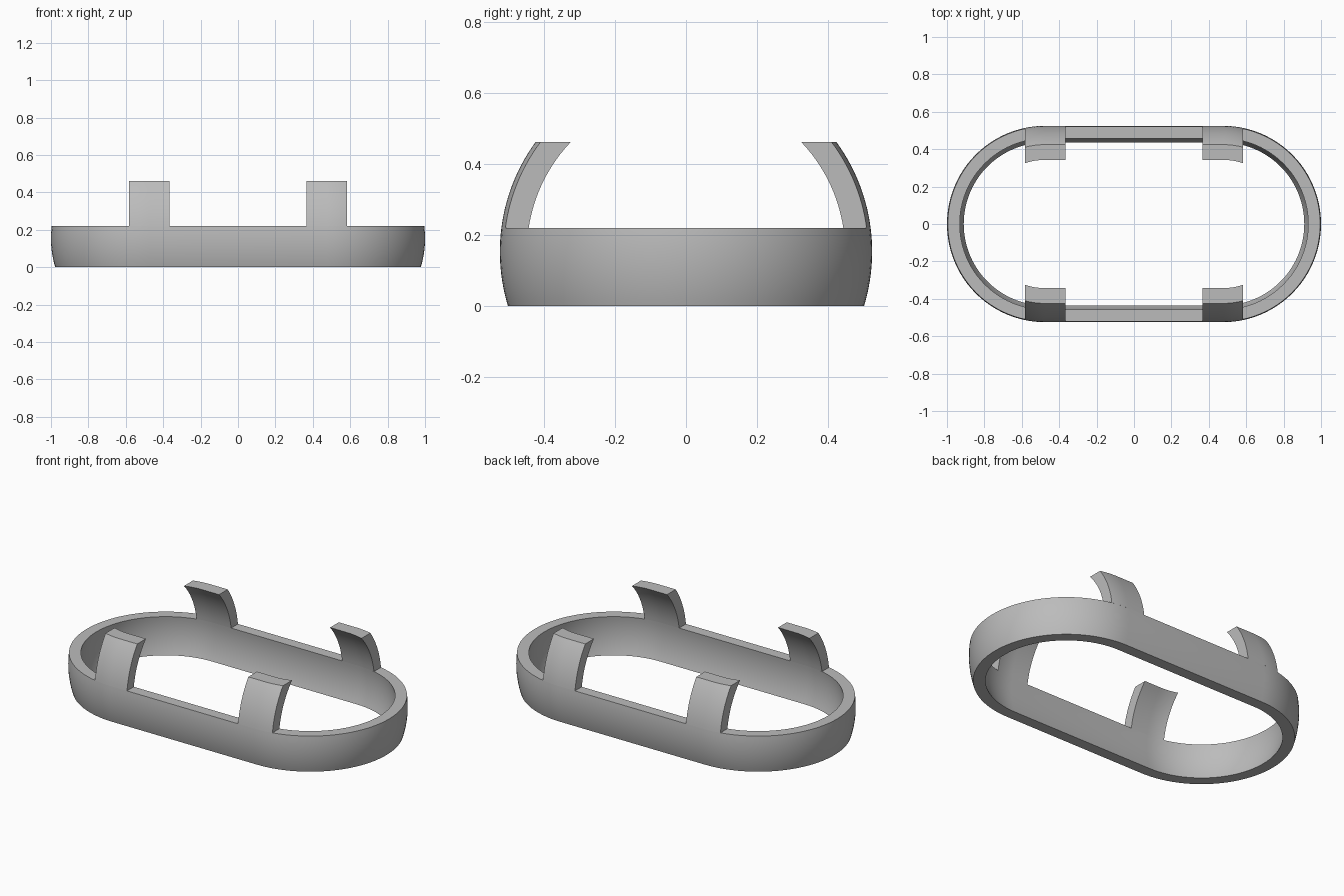
import bpy
import bmesh
from math import sqrt, sin, cos, pi

if "Cube" in bpy.data.objects:
    bpy.data.objects.remove(bpy.data.objects["Cube"], do_unlink=True)

HALF = 0.475                # half length of the straight sides
OUTER, INNER = 0.525, 0.4615  # radii of the rounded wall
MID = 0.153                 # height of the widest point
RIM, TOP = 0.22, 0.462      # band rim and clip tip heights
CLIP_X = (0.365, 0.583)

grey = bpy.data.materials.new("plain grey")
grey.use_nodes = True
colour = (0.5, 0.5, 0.5, 1)
grey.diffuse_color = colour
grey.node_tree.nodes["Principled BSDF"].inputs["Base Color"].default_value = colour


def reach(radius, z):
    """Horizontal distance of a rounded wall from its spine."""
    return sqrt(radius ** 2 - (z - MID) ** 2)


def spread(a, b, n):
    return [a + (b - a) * i / n for i in range(n + 1)]


def section(low, high, n):
    """Closed wall section: up the outside, down the inside."""
    heights = spread(low, high, n)
    return [(OUTER, z) for z in heights] + [(INNER, z) for z in reversed(heights)]


def loft(name, loops, cyclic):
    """Skin matching closed loops, capping the ends unless cyclic."""
    bm = bmesh.new()
    rows = [[bm.verts.new(p) for p in loop] for loop in loops]
    n = len(rows[0])
    pairs = list(zip(rows, rows[1:])) + ([(rows[-1], rows[0])] if cyclic else [])
    for a, b in pairs:
        for i in range(n):
            j = (i + 1) % n
            bm.faces.new((a[i], a[j], b[j], b[i]))
    if not cyclic:
        # strips of quads keep the curved ends tidy
        for row in (rows[0], rows[-1]):
            for i in range(n // 2 - 1):
                bm.faces.new((row[i], row[i + 1], row[n - 2 - i], row[n - 1 - i]))
    bmesh.ops.recalc_face_normals(bm, faces=bm.faces)
    mesh = bpy.data.meshes.new(name)
    bm.to_mesh(mesh)
    bm.free()
    mesh.materials.append(grey)
    obj = bpy.data.objects.new(name, mesh)
    bpy.context.collection.objects.link(obj)
    bpy.ops.object.select_all(action='DESELECT')
    obj.select_set(True)
    bpy.context.view_layer.objects.active = obj
    bpy.ops.object.shade_smooth_by_angle(angle=pi / 6)
    return obj


# Oval band: the wall section swept round a stadium
stations = []
for side in (1, -1):
    for a in spread(-pi / 2, pi / 2, 48):
        stations.append((side * HALF, side * cos(a), side * sin(a)))
loft("oval_band", [[(cx + nx * reach(r, z), ny * reach(r, z), z)
                    for r, z in section(0, RIM, 12)]
                   for cx, nx, ny in stations], True)

# Four clips: the same wall carried higher between two upright cuts
xs = spread(CLIP_X[0], HALF, 2) + spread(HALF, CLIP_X[1], 8)[1:]
for x_name, sx in (("left", 1), ("right", -1)):
    for y_name, sy in (("front", -1), ("back", 1)):
        loops = [[(sx * x, sy * sqrt(reach(r, z) ** 2 - max(0, x - HALF) ** 2), z)
                  for r, z in section(RIM, TOP, 14)] for x in xs]
        loft(f"{y_name}_{x_name}_clip", loops, False)
